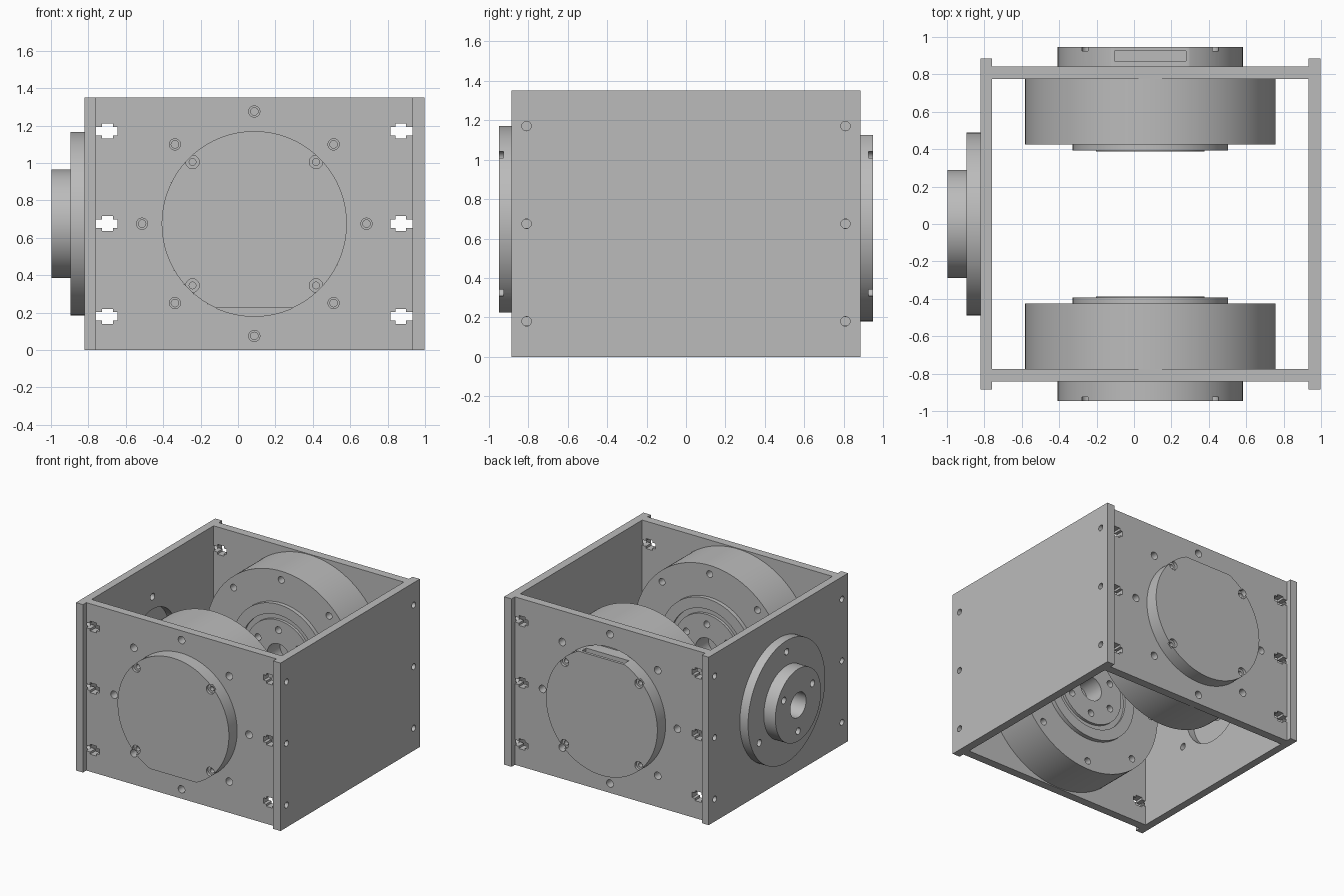
import bpy, bmesh, math
from mathutils import Matrix, Vector

if "Cube" in bpy.data.objects:
    bpy.data.objects.remove(bpy.data.objects["Cube"])

grey = bpy.data.materials.new("machined_grey")
grey.diffuse_color = (0.5, 0.5, 0.5, 1)
grey.use_nodes = True
grey.node_tree.nodes["Principled BSDF"].inputs["Base Color"].default_value = grey.diffuse_color
CX, CZ = 0.087, 0.675            # common centre line of both large motors
TO_BACK = Matrix.Translation((CX, 0, CZ)) @ Matrix.Rotation(-math.pi / 2, 4, 'X')   # local z -> +y
TO_LEFT = Matrix.Translation((0, 0, CZ)) @ Matrix.Rotation(-math.pi / 2, 4, 'Y')    # local z -> -x


def finish(name, bm):
    bmesh.ops.recalc_face_normals(bm, faces=bm.faces)
    me = bpy.data.meshes.new(name)
    bm.to_mesh(me)
    bm.free()
    ob = bpy.data.objects.new(name, me)
    me.materials.append(grey)
    bpy.context.collection.objects.link(ob)
    return ob


def box(name, x0, x1, y0, y1, z0, z1):
    bm = bmesh.new()
    bmesh.ops.create_cube(bm, size=1)
    for v in bm.verts:
        v.co = Vector(((x0, x1)[v.co.x > 0], (y0, y1)[v.co.y > 0], (z0, z1)[v.co.z > 0]))
    return finish(name, bm)


def lathe(name, profile, matrix, steps=96):
    """Revolve (radius, height) points around local z."""
    bm = bmesh.new()
    vs = [bm.verts.new((r, 0, t)) for r, t in profile]
    es = [bm.edges.new(p) for p in zip(vs, vs[1:])]
    bmesh.ops.spin(bm, geom=vs + es, cent=(0, 0, 0), axis=(0, 0, 1),
                   angle=2 * math.pi, steps=steps)
    bmesh.ops.remove_doubles(bm, verts=bm.verts, dist=1e-5)
    bm.transform(matrix)
    return finish(name, bm)


def pin(r, t0, t1, matrix, u=0, v=0, steps=20):
    """Cylindrical cutter at local (u, v)."""
    return lathe("cutter", [(0, t0), (r, t0), (r, t1), (0, t1)],
                 matrix @ Matrix.Translation((u, v, 0)), steps)


def pin_circle(n, ring, start, r, t0, t1, matrix):
    out = []
    for i in range(n):
        a = math.radians(start) + 2 * math.pi * i / n
        out.append(pin(r, t0, t1, matrix, ring * math.cos(a), ring * math.sin(a)))
    return out


def cut(ob, cutters):
    bpy.context.view_layer.objects.active = ob
    for c in cutters:
        m = ob.modifiers.new("cut", 'BOOLEAN')
        m.operation, m.solver, m.object = 'DIFFERENCE', 'EXACT', c
        bpy.ops.object.modifier_apply(modifier=m.name)
        bpy.data.objects.remove(c, do_unlink=True)


HEIGHTS = (0.18, 0.675, 1.17)

# side plates with screw holes
left = box("left_plate", -0.822, -0.76, -0.885, 0.885, 0, 1.35)
right = box("right_plate", 0.932, 0.998, -0.885, 0.885, 0, 1.35)
for plate, t0, t1 in ((left, 0.7, 0.9), (right, -1.1, -0.85)):
    cut(plate, [pin(0.024, t0, t1, TO_LEFT, z - CZ, y) for z in HEIGHTS for y in (-0.808, 0.808)])
# opening and bolt holes for the left motor
cut(left, [pin(0.3, 0.7, 0.9, TO_LEFT, steps=64)] + pin_circle(3, 0.4, 0, 0.027, 0.7, 0.9, TO_LEFT))

# front plate with motor opening, bolt circle and cross-shaped nut slots
front = box("front_plate", -0.76, 0.932, -0.842, -0.775, 0, 1.35)
cut(front, [pin(0.495, -0.9, -0.7, TO_BACK, steps=96)])
cut(front, pin_circle(8, 0.6, 0, 0.03, -0.9, -0.7, TO_BACK))
slots = []
for z in HEIGHTS:
    for s in (-1, 1):
        for d0, d1, h in ((0.73, 0.87, 0.022), (0.755, 0.812, 0.04)):
            xs = sorted((CX - 0.001 + s * d0, CX - 0.001 + s * d1))
            slots.append(box("cutter", *xs, -0.9, -0.7, z - h, z + h))
cut(front, slots)

# front motor: outer cap, large drum, inner ring, groove and hub
motor = lathe("front_motor", [
    (0, -0.947), (0.495, -0.947), (0.495, -0.775), (0.67, -0.775), (0.67, -0.425),
    (0.415, -0.425), (0.415, -0.392), (0.33, -0.392), (0.33, -0.41), (0.29, -0.41),
    (0.29, -0.388), (0.1, -0.388), (0.1, -0.55), (0, -0.55)], TO_BACK, 128)
cut(motor, [box("cutter", -0.5, 0.7, -1, -0.776, 0.1, CZ - 0.45),          # flat
            box("cutter", CX - 0.19, CX + 0.19, -0.925, -0.872, 0.1, 0.26)])  # connector slot
cut(motor, pin_circle(4, 0.467, 45, 0.036, -1, -0.925, TO_BACK)
    + pin_circle(4, 0.467, 45, 0.018, -1, -0.89, TO_BACK)
    + pin_circle(8, 0.6, 0, 0.02, -0.8, -0.74, TO_BACK)
    + pin_circle(8, 0.6, 0, 0.027, -0.5, -0.38, TO_BACK)
    + pin_circle(6, 0.21, 30, 0.027, -0.46, -0.3, TO_BACK))

# back plate and motor: the front pair turned half a turn about the x axis
TURN = (Matrix.Translation((0, 0, CZ)) @ Matrix.Rotation(math.pi, 4, 'X')
        @ Matrix.Translation((0, 0, -CZ)))
for src, name in ((front, "back_plate"), (motor, "back_motor")):
    ob = src.copy()
    ob.data = src.data.copy()
    ob.data.transform(TURN)
    ob.name = name
    bpy.context.collection.objects.link(ob)

# left motor flange with bored hub
hub = lathe("left_motor_hub", [
    (0.1, 0.822), (0.49, 0.822), (0.49, 0.895), (0.29, 0.895), (0.29, 0.998),
    (0.1, 0.998), (0.1, 0.822)], TO_LEFT)
cut(hub, pin_circle(3, 0.4, 0, 0.027, 0.8, 0.95, TO_LEFT)
    + pin_circle(3, 0.21, 60, 0.027, 0.9, 1.1, TO_LEFT))

bpy.ops.object.select_all(action='SELECT')
bpy.ops.object.shade_smooth_by_angle(angle=math.radians(30))
